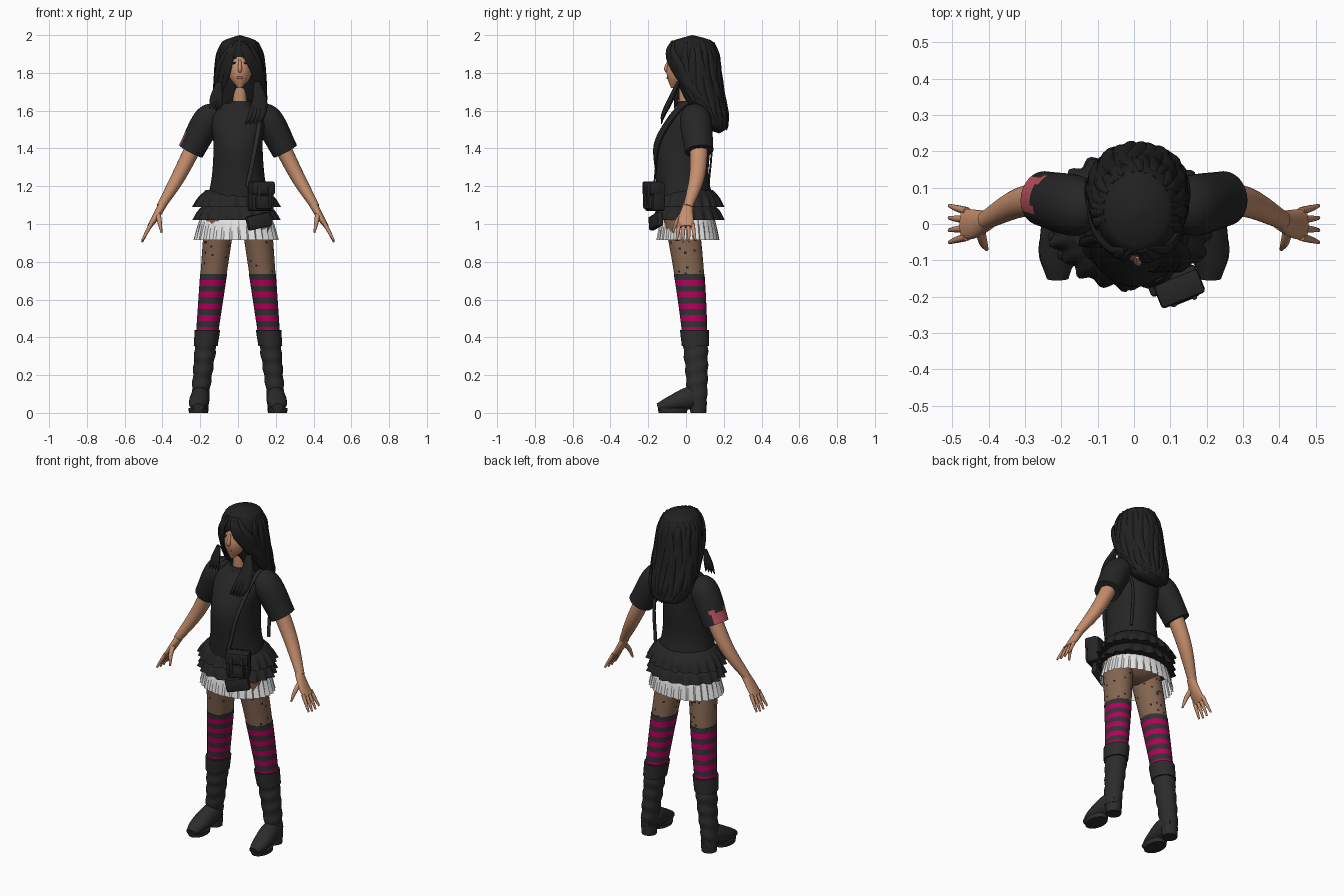
import bpy, bmesh, math, random
from mathutils import Vector, Matrix

random.seed(4)
default_cube = bpy.data.objects.get("Cube")
if default_cube:
    bpy.data.objects.remove(default_cube)


def material(name, red, green, blue):
    mat = bpy.data.materials.new(name)
    mat.use_nodes = True
    mat.diffuse_color = (red, green, blue, 1)
    shader = next(node for node in mat.node_tree.nodes if node.type == 'BSDF_PRINCIPLED')
    shader.inputs["Base Color"].default_value = mat.diffuse_color
    return mat


def grey(name, value):
    return material(name, value, value, value)


CLOTH = grey("black cloth", .019)
HAIR = grey("black hair", .015)
LEATHER = grey("boot leather", .025)
GREY = grey("sock grey", .032)
WHITE = grey("skirt white", .78)
PINK = material("sock magenta", .45, 0, .11)
SKIN = material("skin", .56, .27, .15)
TIGHTS = material("sheer tights", .23, .13, .08)
PATCH = material("sleeve patch red", .45, .08, .1)
LIPS = material("lip pink", .45, .1, .13)


def finish(name, bm, materials, rule=None, crease=50):
    bmesh.ops.recalc_face_normals(bm, faces=bm.faces)
    if rule:
        for face in bm.faces:
            face.material_index = int(rule(face.calc_center_median()))
    mesh = bpy.data.meshes.new(name)
    bm.to_mesh(mesh)
    bm.free()
    for mat in materials:
        mesh.materials.append(mat)
    mesh.shade_smooth()
    mesh.set_sharp_from_angle(angle=math.radians(crease))
    bpy.context.collection.objects.link(bpy.data.objects.new(name, mesh))


def smooth_path(keys, steps):
    # Catmull-Rom curve through the key sections
    keys = [keys[0] * 2 - keys[1]] + keys + [keys[-1] * 2 - keys[-2]]
    path = []
    for before, start, end, after in zip(keys, keys[1:], keys[2:], keys[3:]):
        for step in range(steps):
            t = step / steps
            bend = (before * 2 - start * 5 + end * 4 - after) * t + (start * 3 - before - end * 3 + after) * t * t
            path.append(start + (end - before + bend) * t / 2)
    return path + [keys[-2]]


def sweep(name, keys, *materials, side=1, facing=None, flat=1, sides=20, steps=5,
          wave=None, capped=True, rule=None, crease=50):
    # A key is a point, a radius and perhaps a second radius; rings stay level unless facing is given
    keys = [Vector(key if len(key) > 4 else (*key, key[-1] * flat)) for key in keys]
    path = smooth_path(keys, steps)
    centres = [Vector((p[0] * side, p[1], p[2])) for p in path]
    bm, rings, last = bmesh.new(), [], len(path) - 1
    for i, (centre, section) in enumerate(zip(centres, path)):
        across, along = Vector((1, 0, 0)), Vector((0, 1, 0))
        if facing:
            tangent = centres[min(i + 1, last)] - centres[max(i - 1, 0)]
            across = tangent.cross(Vector(facing)).normalized()
            along = across.cross(tangent).normalized()
        ring = []
        for j in range(sides):
            angle = math.tau * j / sides
            scale = wave(angle, i / last) if wave else 1
            offset = across * section[3] * math.cos(angle) + along * section[4] * math.sin(angle)
            ring.append(bm.verts.new(centre + offset * scale))
        rings.append(ring)
    for upper, lower in zip(rings, rings[1:]):
        for j in range(sides):
            bm.faces.new((upper[j], upper[j - 1], lower[j - 1], lower[j]))
    if capped:
        bm.faces.new(rings[0])
        bm.faces.new(rings[-1])
    finish(name, bm, materials, rule, crease)


def box(name, location, size, mat, turn=.38, tilt=0, bevel=.01):
    bm = bmesh.new()
    bmesh.ops.create_cube(bm, size=1)
    bmesh.ops.scale(bm, vec=size, verts=bm.verts)
    bmesh.ops.bevel(bm, geom=bm.edges[:], offset=bevel, segments=2, affect='EDGES', profile=.5)
    rotation = Matrix.Rotation(turn, 4, 'Z') @ Matrix.Rotation(tilt, 4, 'Y')
    bmesh.ops.transform(bm, matrix=Matrix.Translation(location) @ rotation, verts=bm.verts)
    finish(name, bm, [mat], crease=35)


def blob(name, location, size, mat):
    bm = bmesh.new()
    placement = Matrix.Translation(location) @ Matrix.Diagonal((*size, 1))
    bmesh.ops.create_uvsphere(bm, u_segments=20, v_segments=12, radius=1, matrix=placement)
    finish(name, bm, [mat])


def between(start, end, count):
    return [start + (end - start) * i / (count - 1) for i in range(count)]


# Head, neck and face
sweep("head", [(.01, -.07, 1.72, .01), (.01, -.02, 1.78, .06, .08), (.01, 0, 1.84, .07, .1),
               (.01, .02, 1.95, .05, .08)], SKIN, sides=28)
sweep("neck", [(.01, .02, 1.58, .05), (.01, 0, 1.66, .037), (.01, 0, 1.76, .037)], SKIN)
sweep("nose", [(.01, -.09, 1.87, .006), (.01, -.105, 1.82, .011), (.01, -.09, 1.8, .005)], SKIN, facing=(0, -1, 0))
blob("lips", (.01, -.096, 1.775), (.018, .007, .008), LIPS)
for side in (-1, 1):
    blob("eye", (.01 + side * .034, -.088, 1.853), (.014, .006, .006), HAIR)
    blob("eyebrow", (.01 + side * .036, -.087, 1.878), (.018, .006, .003), HAIR)


# Hair section, from the crown at 0 to the tips at 1
def hair(t):
    radius = .002 + .115 * (1 + .15 * t) * math.sqrt(max(0, 1 - (2 * t - 1) ** 6))
    return .01, .035 + .14 * t * t, 2 - .52 * t, radius, radius * (1.2 - .6 * t)


# Lock lying on the hair mass, turning from one angle to another as it falls
def hair_lock(name, top, bottom, angle_top, angle_bottom, width, lift):
    phase, keys, count = random.uniform(0, math.tau), [], 8
    for i, (t, angle) in enumerate(zip(between(top, bottom, count), between(angle_top, angle_bottom, count))):
        x, y, z, across, deep = hair(t)
        angle += .08 * math.sin(phase + i)
        spread = lift + random.uniform(-.02, .03)
        taper = width * math.sin(math.pi * (i + .6) / count)
        keys.append((x + across * spread * math.sin(angle), y + deep * spread * math.cos(angle), z, taper))
    middle = (angle_top + angle_bottom) / 2
    sweep(name, keys, HAIR, facing=(math.sin(middle), math.cos(middle), .15), flat=.5, sides=8, steps=4)


sweep("hair_mass", [hair(t) for t in between(0, 1, 21)], HAIR, sides=72, steps=2,
      wave=lambda angle, t: 1 + .02 * t * math.sin(17 * angle + 5 * t))
for angle in between(-1.9, 1.9, 19):
    hair_lock("back_lock", .07, .97 - .06 * abs(angle), angle, angle, .026, 1.01)
for side in (-1, 1):
    for layer in range(4):
        hair_lock("fringe_lock", .06, .74, side * (3.05 - layer * .1), side * (1.95 - layer * .15), .026, 1.08)
for shift in between(0, .06, 4):
    sweep("chest_lock", [(.1, -.04, 1.75, .016), (.1 + shift / 2, -.08, 1.66, .024),
                         (.07 + shift, -.12, 1.58, .018), (.04 + shift, -.13, 1.53, .003)],
          HAIR, facing=(.3, -1, 0), flat=.6, sides=10)
    sweep("shoulder_lock", [(-.1, -.04, 1.75, .016), (shift / 2 - .13, -.05, 1.67, .02),
                            (shift - .15, -.06, 1.61, .003)], HAIR, facing=(-.6, -1, 0), flat=.6, sides=10)

# Shirt body and collar
sweep("shirt_body", [(0, 0, 1.1, .17, .15), (0, -.02, 1.25, .14), (0, -.02, 1.42, .13, .15),
                     (0, .01, 1.56, .14, .11), (0, .02, 1.64, .07, .05)], CLOTH, sides=40, steps=8,
      wave=lambda angle, t: 1 + .012 * (1 - t) * math.sin(9 * angle + 6 * t))
sweep("collar", [(.01, .01, 1.62, .07), (.01, .01, 1.65, .055)], CLOTH, flat=.9)

# Two gathered ruffles at the hem
for name, top, folds in (("upper_ruffle", 1.18, 22), ("lower_ruffle", 1.11, 19)):
    sweep(name, [(-.01, .01, top, .16), (-.01, .01, top - .04, .2), (-.01, .01, top - .09, .225)],
          CLOTH, flat=.83, sides=120,
          wave=lambda angle, t: 1 + .045 * t * (math.sin(folds * angle) + .4 * math.sin(folds // 2 * angle + 1)))

# Pleated skirt with saw-tooth folds, over the hips
sweep("pleated_skirt", [(-.01, .01, 1.08, .17), (-.01, .01, 1, .2), (-.01, .01, .915, .222)], WHITE,
      flat=.74, sides=120, steps=3, capped=False, crease=15,
      wave=lambda angle, t: 1 + .07 * t * ((angle * 30 / math.tau + .01) % 1 - .5))
blob("hips", (0, .01, 1.03), (.16, .11, .1), TIGHTS)


# Leg section at a height
def leg(z, grow=1):
    radius = grow * (.04 + .04 * z)
    return .21 - .11 * z, .06 - .08 * z * z, z, radius, radius * 1.14


SOCK_TOP, SOCK_BOTTOM, STRIPES = .735, .425, 10
for side, label in ((-1, "right_"), (1, "left_")):
    # Speckled tights and striped socks
    sweep(label + "thigh", [leg(z) for z in between(1.02, .72, 4)], TIGHTS, HAIR, side=side, sides=40, steps=9,
          rule=lambda centre: random.random() < .035)
    sweep(label + "sock", [leg(z, 1.03) for z in between(SOCK_TOP, SOCK_BOTTOM, STRIPES + 1)], GREY, PINK,
          side=side, sides=28, steps=3,
          rule=lambda centre: int((SOCK_TOP - centre.z) / (SOCK_TOP - SOCK_BOTTOM) * STRIPES) % 2)
    # Boots with creased shaft, cuff, foot, sole and heel
    sweep(label + "boot_shaft", [leg(z, 1.06) for z in between(.4, .05, 5)], LEATHER, side=side, sides=28, steps=8,
          wave=lambda angle, t: 1 + .045 * math.sin(30 * t + 1.5 * math.sin(angle)))
    sweep(label + "boot_cuff", [leg(z, 1.17) for z in between(.44, .355, 3)], LEATHER, side=side, sides=28)
    sweep(label + "boot_foot", [(.2, .1, .07, .03), (.2, .03, .08, .05, .06), (.21, -.08, .05, .05, .04),
                                (.21, -.15, .03, .03, .02)], LEATHER, side=side, facing=(0, 0, 1))
    sweep(label + "boot_sole", [(.21, -.07, 0, .05), (.21, -.07, .025, .053)], LEATHER, side=side, flat=1.5)
    sweep(label + "boot_heel", [(.2, .065, 0, .042), (.2, .065, .06, .046)], LEATHER, side=side)
    # Sleeve, with a patch on the right one only
    sweep(label + "sleeve", [(.1, .04, 1.58, .05), (.16, .05, 1.55, .077), (.25, .07, 1.385, .07)], CLOTH, PATCH,
          side=side, facing=(0, 1, 0), flat=1.08, sides=40, steps=10,
          rule=lambda centre: centre.x < -.245 and .03 < centre.y < .13 and 1.41 < centre.z < 1.48)
    # Arm, palm, fingers and thumb
    sweep(label + "arm", [(.2, .07, 1.48, .045), (.31, .06, 1.26, .038), (.41, .01, 1.09, .023)], SKIN,
          side=side, facing=(0, 1, 0), flat=1.1)
    sweep(label + "palm", [(.4, .01, 1.1, .022, .026), (.44, 0, 1.03, .018, .04), (.47, 0, .985, .012, .042)], SKIN,
          side=side, facing=(0, 1, 0))
    for y in between(-.036, .036, 4):
        sweep(label + "finger", [(.46, y, 1, .011), (.487, y * 1.2, .95, .009),
                                 (.508, y * 1.4, .9 + abs(y) / 3, .005)], SKIN, side=side, facing=(0, 1, 0), sides=10)
    sweep(label + "thumb", [(.425, -.01, 1.06, .015), (.415, -.05, 1.01, .012), (.405, -.07, .955, .005)], SKIN,
          side=side, facing=(0, 1, 0), sides=10)

# Shoulder bag, flap, pocket, buckle straps, lower pouch and strap
box("bag_body", (.12, -.165, 1.145), (.125, .07, .15), CLOTH)
box("bag_flap", (.125, -.178, 1.19), (.13, .07, .07), CLOTH)
box("bag_pocket", (.135, -.2, 1.115), (.09, .03, .07), CLOTH)
for x, y in ((.11, -.22), (.166, -.2)):
    box("bag_buckle_strap", (x, y, 1.15), (.014, .016, .1), LEATHER, bevel=.004)
box("lower_pouch", (.11, -.16, 1.015), (.135, .035, .075), CLOTH, tilt=-.22)
strap_path = [(.05, -.17, 1.2), (.1, -.13, 1.45), (.13, .03, 1.64), (.12, .13, 1.45), (.12, .12, 1.2)]
sweep("bag_strap", [(*point, .005) for point in strap_path], LEATHER, facing=(1, 0, 0), flat=2.2, sides=10, steps=8)
